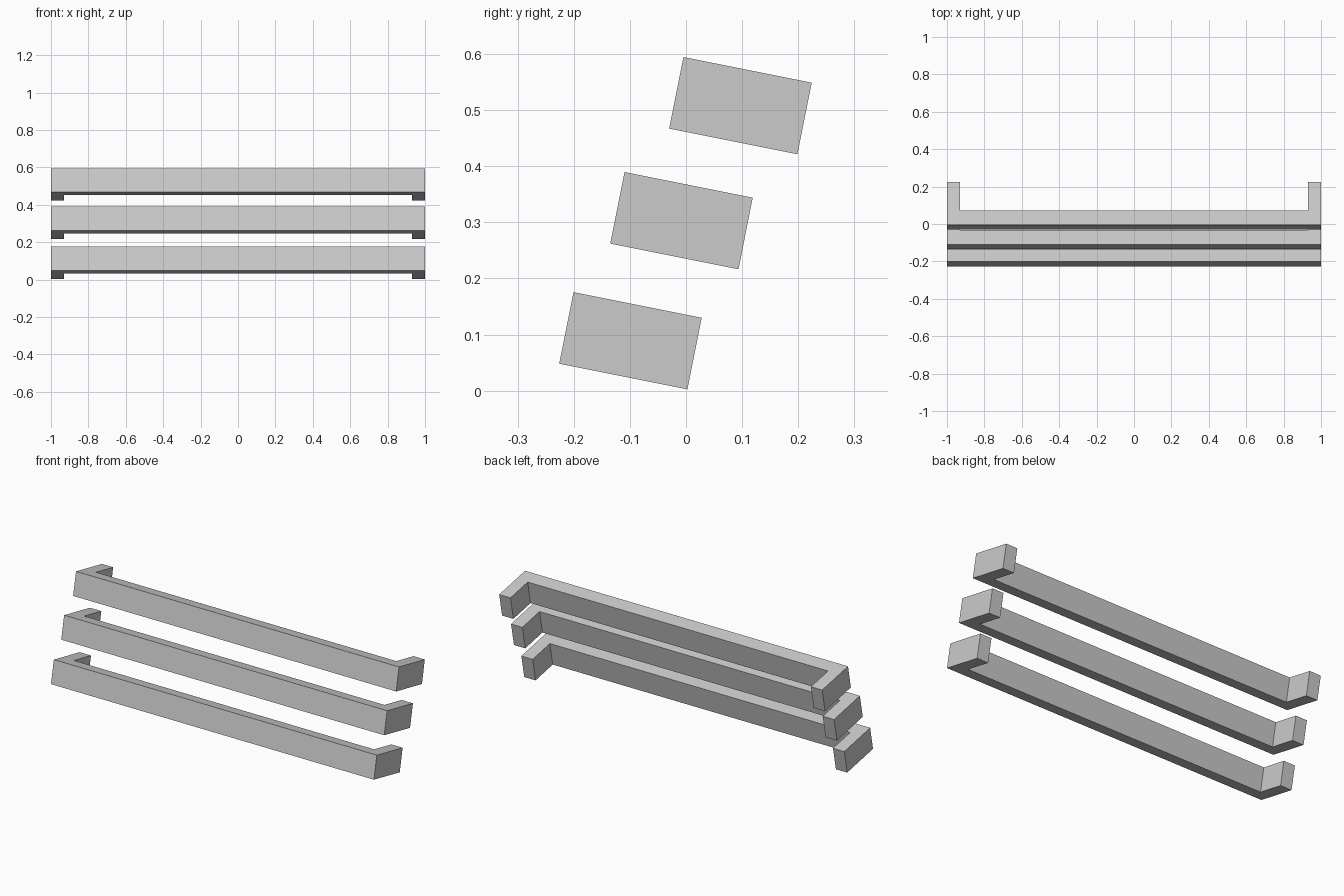
import bpy, bmesh, math

if "Cube" in bpy.data.objects:
    bpy.data.objects.remove(bpy.data.objects["Cube"])

TILT = math.radians(-11.3)
DEPTH, HEIGHT = 0.233, 0.13      # section of each bar along its own axes
THICK, ARM = 0.078, 0.07         # front beam thickness, end arm width

# U-shaped outline seen from above, front edge on y = 0
HALF = [(1, 0), (1, DEPTH), (1 - ARM, DEPTH), (1 - ARM, THICK)]
OUTLINE = HALF + [(-x, y) for x, y in reversed(HALF)]


def u_bar(name, y, z):
    """Extruded U profile, tilted about its lower front edge."""
    bm = bmesh.new()
    face = bm.faces.new([bm.verts.new((px, py, 0)) for px, py in OUTLINE])
    top = bmesh.ops.extrude_face_region(bm, geom=[face])["geom"]
    bmesh.ops.translate(bm, vec=(0, 0, HEIGHT),
                        verts=[v for v in top if isinstance(v, bmesh.types.BMVert)])
    bmesh.ops.recalc_face_normals(bm, faces=bm.faces)
    mesh = bpy.data.meshes.new(name)
    bm.to_mesh(mesh)
    bm.free()
    obj = bpy.data.objects.new(name, mesh)
    obj.location = (0, y, z)
    obj.rotation_euler.x = TILT
    bpy.context.collection.objects.link(obj)


# Three stepped rails, each set further back than the one below
u_bar("lower_rail", -0.226, 0.048)
u_bar("middle_rail", -0.135, 0.262)
u_bar("upper_rail", -0.030, 0.467)
